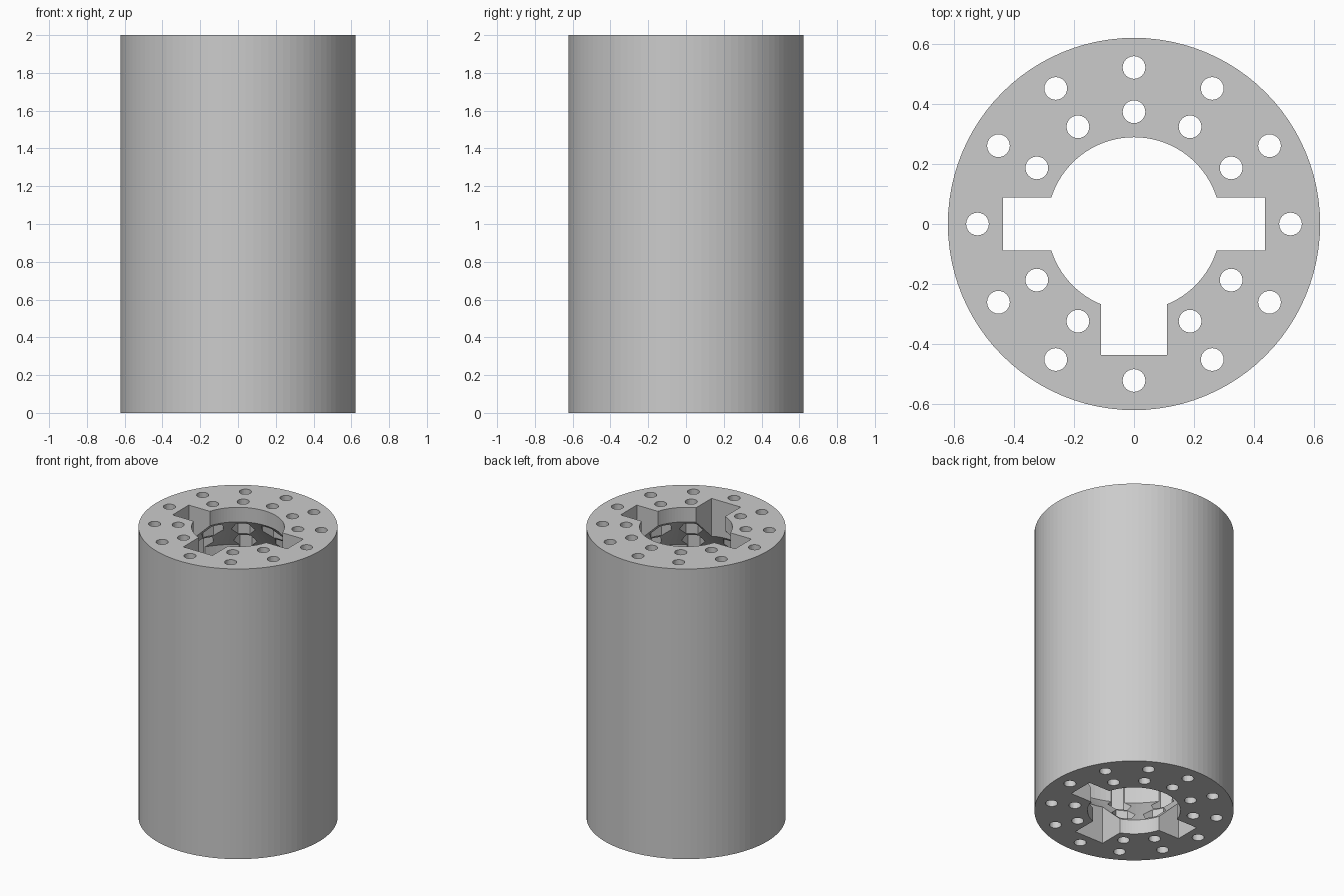
import bpy, bmesh
from math import cos, sin, pi, radians
from mathutils import Matrix

old = bpy.data.objects.get("Cube")
if old:
    bpy.data.objects.remove(old)

SIDES = 96
HEIGHT = 2.0
PLATE = 0.1          # straight part of each end opening
BORE, CAVITY, OUTER = 0.29, 0.58, 0.622

grey = bpy.data.materials.new("plain grey")
grey.use_nodes = True
colour = (0.6, 0.6, 0.6, 1)
grey.diffuse_color = colour
grey.node_tree.nodes["Principled BSDF"].inputs["Base Color"].default_value = colour


def make_object(name, bm):
    bmesh.ops.recalc_face_normals(bm, faces=bm.faces)
    mesh = bpy.data.meshes.new(name)
    bm.to_mesh(mesh)
    bm.free()
    mesh.materials.append(grey)
    obj = bpy.data.objects.new(name, mesh)
    bpy.context.collection.objects.link(obj)
    return obj


def add_prism(bm, x, y, z0, z1, radius, sides, turn=0):
    place = Matrix.Translation((x, y, (z0 + z1) / 2)) @ Matrix.Rotation(turn, 4, "Z")
    bmesh.ops.create_cone(bm, cap_ends=True, segments=sides, radius1=radius,
                          radius2=radius, depth=z1 - z0, matrix=place)


def add_box(bm, x0, x1, y0, y1):
    place = Matrix.Translation(((x0 + x1) / 2, (y0 + y1) / 2, HEIGHT / 2))
    size = Matrix.Diagonal((x1 - x0, y1 - y0, HEIGHT + 0.2, 1))
    bmesh.ops.create_cube(bm, size=1, matrix=place @ size)


# Hollow housing: closed profile turned about z, with flared end openings
flare = PLATE + CAVITY - BORE
profile = [(OUTER, 0), (OUTER, HEIGHT), (BORE, HEIGHT), (BORE, HEIGHT - PLATE),
           (CAVITY, HEIGHT - flare), (CAVITY, flare), (BORE, PLATE), (BORE, 0)]
bm = bmesh.new()
rings = [[bm.verts.new((r * cos(2 * pi * i / SIDES), r * sin(2 * pi * i / SIDES), z))
          for i in range(SIDES)] for r, z in profile]
for a, b in zip(rings, rings[1:] + rings[:1]):
    for i in range(SIDES):
        j = (i + 1) % SIDES
        bm.faces.new((a[i], a[j], b[j], b[i]))
housing = make_object("cylinder_housing", bm)

# Bolt positions: full outer circle, inner circle skipping the three slots
bolts = [(0.523, radians(30 * k)) for k in range(12)]
bolts += [(0.375, radians(30 * k)) for k in range(12) if k not in (0, 6, 9)]

# Cutters: through holes, hexagonal nut pockets, key slots
holes, pockets, slots = bmesh.new(), bmesh.new(), bmesh.new()
for r, angle in bolts:
    x, y = r * cos(angle), r * sin(angle)
    add_prism(holes, x, y, -0.1, HEIGHT + 0.1, 0.038, 24)
    for z0, z1 in ((PLATE, 0.5), (HEIGHT - 0.5, HEIGHT - PLATE)):
        add_prism(pockets, x, y, z0, z1, 0.075, 6, angle)
add_box(slots, -0.437, 0.437, -0.088, 0.088)
add_box(slots, -0.111, 0.111, -0.437, -0.15)

bpy.context.view_layer.objects.active = housing
for name, cutter_bm in (("key_slots", slots), ("nut_pockets", pockets), ("bolt_holes", holes)):
    cutter = make_object(name, cutter_bm)
    cutter.hide_render = True
    mod = housing.modifiers.new(name, "BOOLEAN")
    mod.operation = "DIFFERENCE"
    mod.solver = "EXACT"
    mod.object = cutter
    bpy.ops.object.modifier_apply(modifier=mod.name)
    bpy.data.objects.remove(cutter)
